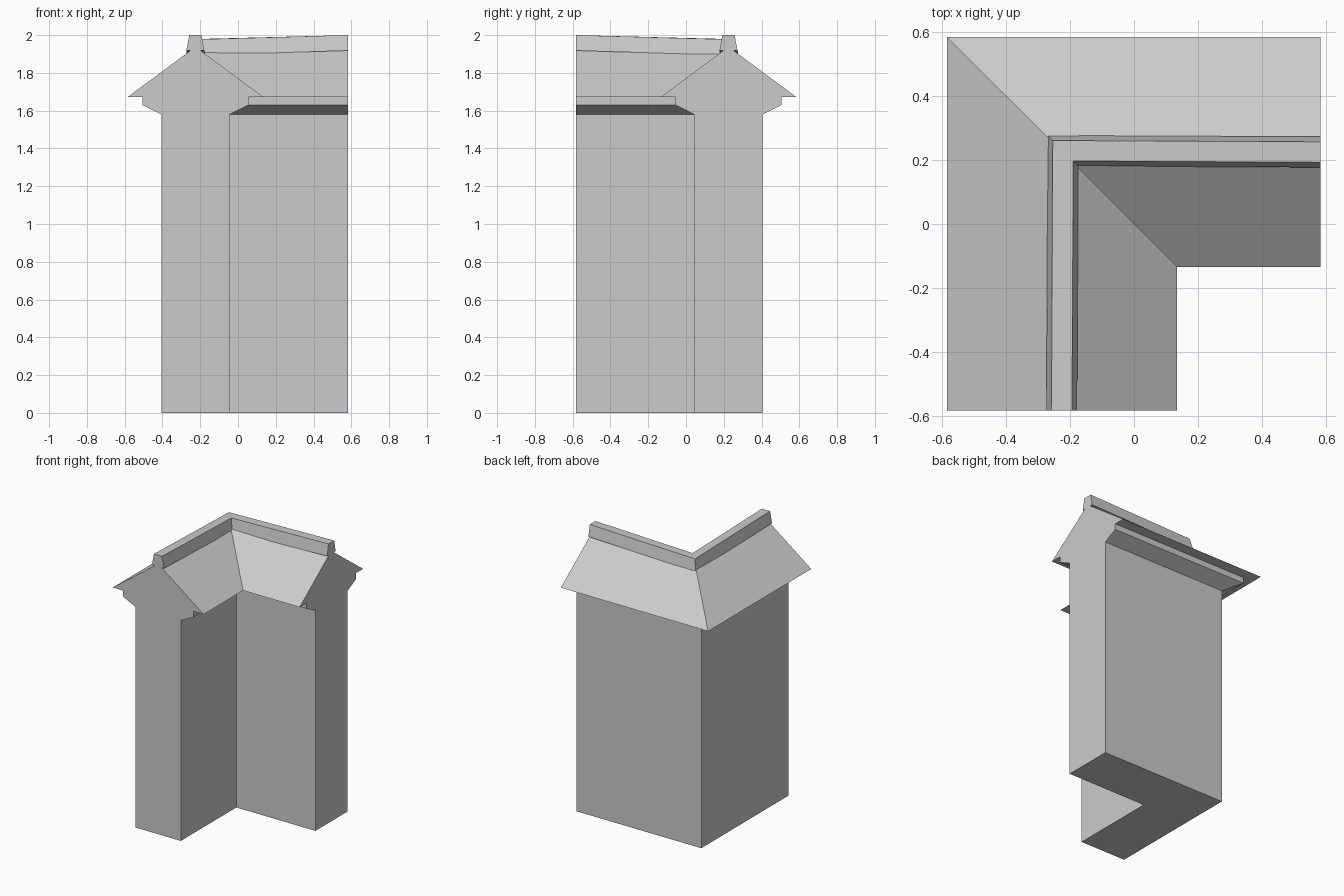
import bpy
import bmesh

cube = bpy.data.objects.get("Cube")
if cube:
    bpy.data.objects.remove(cube, do_unlink=True)

# Single stone colour
stone = bpy.data.materials.new("grey stone")
stone.use_nodes = True
colour = (0.6, 0.6, 0.6, 1)
stone.diffuse_color = colour
stone.node_tree.nodes["Principled BSDF"].inputs["Base Color"].default_value = colour

END = 0.583     # open end of each wing
MITRE = [(-1, 0), (-1, 1), (0, 1)]     # outward direction at end, corner, end


def sweep(name, path, sections):
    """Loft closed (offset, height) sections round the mitred corner."""
    bm = bmesh.new()
    rings = []
    for (px, py), (nx, ny), section in zip(path, MITRE, sections):
        rings.append([bm.verts.new((px + nx * d, py + ny * d, z)) for d, z in section])
    count = len(rings[0])
    for a, b in zip(rings, rings[1:]):
        for i in range(count):
            j = (i + 1) % count
            bm.faces.new((a[i], a[j], b[j], b[i]))
    bm.faces.new(rings[0])
    bm.faces.new(rings[-1])
    bmesh.ops.recalc_face_normals(bm, faces=bm.faces)
    mesh = bpy.data.meshes.new(name)
    bm.to_mesh(mesh)
    bm.free()
    mesh.materials.append(stone)
    obj = bpy.data.objects.new(name, mesh)
    bpy.context.collection.objects.link(obj)
    return obj


def mirrored(half):
    """Close a half section by mirroring it across the wall centre."""
    return half + [(-d, z) for d, z in reversed(half) if d > 0]


# Wall with stepped cornice and pitched roof
C = 0.225
wall = mirrored([(0.18, 0), (0.18, 1.58), (0.28, 1.63), (0.28, 1.672),
                 (0.36, 1.672), (0, 1.938)])
sweep("corner_wall", [(-C, -END), (-C, C), (END, C)], [wall] * 3)


# Ridge cap, dipping slightly towards the corner
def cap(bottom, top):
    return mirrored([(0.048, bottom), (0.032, top)])


sweep("ridge_cap", [(-0.226, -END), (-0.222, 0.229), (END, 0.225)],
      [cap(1.918, 2.0), cap(1.895, 1.978), cap(1.918, 2.0)])
